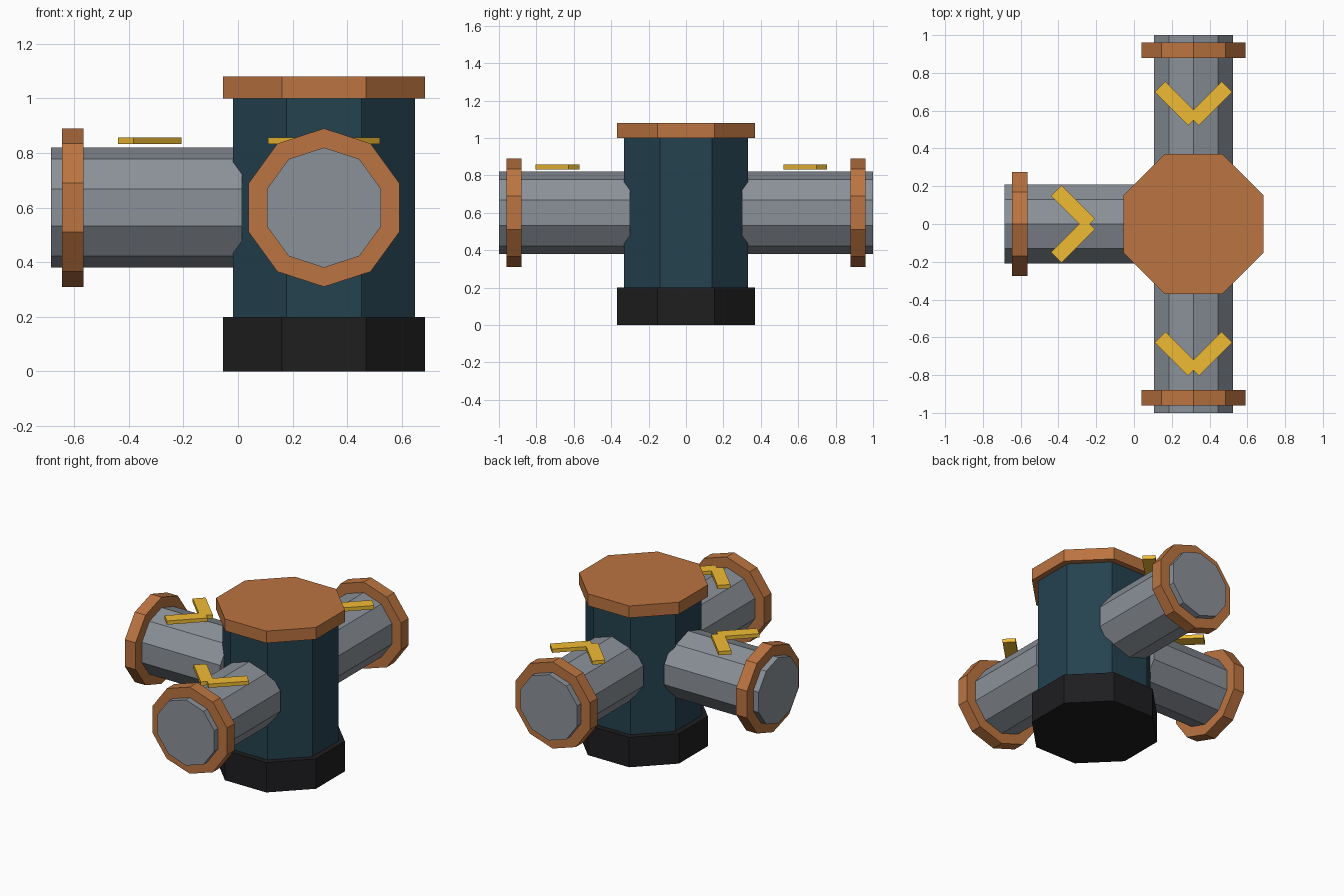
import bpy, bmesh
from math import pi, sin, cos
from mathutils import Matrix, Vector

if "Cube" in bpy.data.objects:
    bpy.data.objects.remove(bpy.data.objects["Cube"])

HUB = Vector((0.315, 0, 0))


def material(name, rgb):
    m = bpy.data.materials.new(name)
    m.diffuse_color = (*rgb, 1)
    m.use_nodes = True
    m.node_tree.nodes["Principled BSDF"].inputs["Base Color"].default_value = m.diffuse_color
    return m


TEAL = material("teal paint", (0.018, 0.054, 0.078))
COPPER = material("copper", (0.50, 0.174, 0.052))
STEEL = material("steel", (0.26, 0.285, 0.32))
BLACK = material("black rubber", (0.013, 0.013, 0.0145))
YELLOW = material("yellow marker", (0.87, 0.50, 0.035))


def finish(name, bm, mat, matrix):
    bmesh.ops.recalc_face_normals(bm, faces=bm.faces)
    bm.transform(matrix)
    me = bpy.data.meshes.new(name)
    bm.to_mesh(me)
    bm.free()
    me.materials.append(mat)
    ob = bpy.data.objects.new(name, me)
    bpy.context.collection.objects.link(ob)


def prism(name, sides, radius, lo, hi, mat, matrix, phase=0):
    """Flat-sided cylinder along local z; phase 0 puts a corner on local x."""
    bm = bmesh.new()
    angles = [phase + 2 * pi * i / sides for i in range(sides)]
    low, high = ([bm.verts.new((radius * cos(a), radius * sin(a), z)) for a in angles]
                 for z in (lo, hi))
    bm.faces.new(low)
    bm.faces.new(high)
    for i in range(sides):
        j = (i + 1) % sides
        bm.faces.new((low[i], low[j], high[j], high[i]))
    finish(name, bm, mat, matrix)


# Octagonal hub: base, body and cap
at_hub = Matrix.Translation(HUB)
prism("base", 8, 0.40, 0.0, 0.2, BLACK, at_hub, pi / 8)
prism("hub_body", 8, 0.36, 0.2, 1.0, TEAL, at_hub, pi / 8)
prism("cap", 8, 0.40, 1.0, 1.08, COPPER, at_hub, pi / 8)

# Three pipe arms: heading, chevron centre distance, pointing (+1 outward, -1 inward)
arms = {
    "left": (pi, 0.638, -1),
    "front": (-pi / 2, 0.687, 1),
    "back": (pi / 2, 0.638, -1),
}
for side, (heading, dist, point) in arms.items():
    turn = at_hub @ Matrix.Rotation(heading, 4, "Z")
    along = turn @ Matrix.Translation((0, 0, 0.6)) @ Matrix.Rotation(pi / 2, 4, "Y")
    prism(side + "_pipe", 10, 0.22, 0.30, 1.0, STEEL, along)
    prism(side + "_collar", 10, 0.29, 0.88, 0.96, COPPER, along)
    # Flow chevron: two crossed bars hovering over the pipe
    for k, s in (("a", 1), ("b", -1)):
        bm = bmesh.new()
        bmesh.ops.create_cube(bm, size=1, matrix=Matrix.Diagonal((0.25, 0.08, 0.025, 1)))
        place = (turn @ Matrix.Translation((dist, 0.0884 * s, 0.845))
                 @ Matrix.Rotation(-point * s * pi / 4, 4, "Z"))
        finish(f"{side}_chevron_{k}", bm, YELLOW, place)
